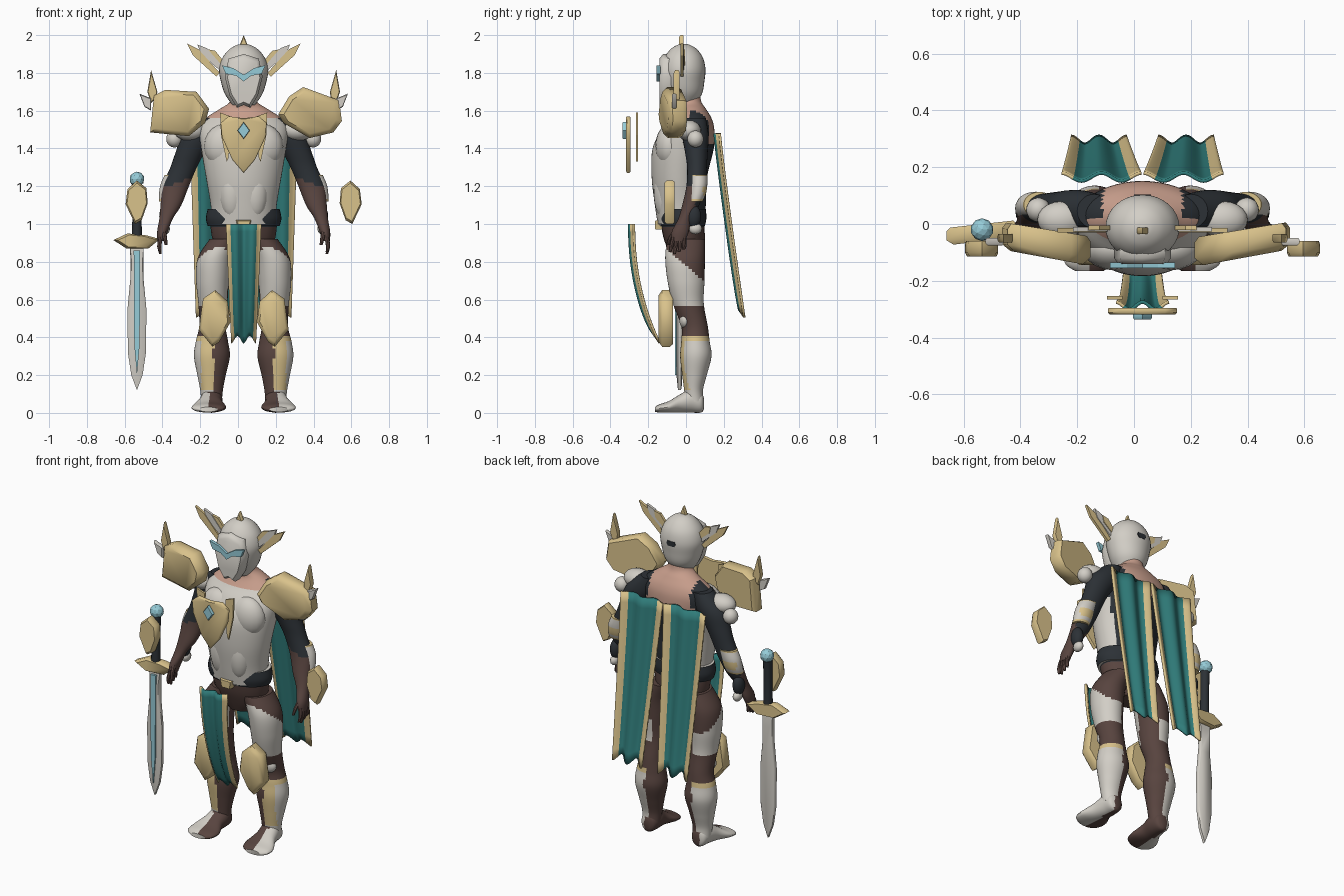
import bpy, bmesh, math
from mathutils import Vector

if "Cube" in bpy.data.objects:
    bpy.data.objects.remove(bpy.data.objects["Cube"])

CX = 0.03  # body mirror plane


def lin(c):
    c /= 255
    return c / 12.92 if c <= 0.04045 else ((c + 0.055) / 1.055) ** 2.4


MATS = []
for label, rgb in [("steel", (210, 206, 198)), ("gold", (217, 194, 139)), ("teal cloth", (48, 124, 122)),
                   ("brown suit", (88, 68, 63)), ("black leather", (44, 49, 54)),
                   ("pale blue", (150, 204, 216)), ("skin", (200, 158, 140))]:
    m = bpy.data.materials.new(label)
    m.diffuse_color = (*[lin(c) for c in rgb], 1)
    m.use_nodes = True
    m.node_tree.nodes["Principled BSDF"].inputs["Base Color"].default_value = m.diffuse_color
    MATS.append(m)
STEEL, GOLD, TEAL, BROWN, BLACK, BLUE, SKIN = range(7)


def finish(name, bm, mat, angle=40):
    """mat is an index, or a rule taking a face centre in body coordinates"""
    bmesh.ops.recalc_face_normals(bm, faces=bm.faces)
    for f in bm.faces:
        f.material_index = mat(f.calc_center_median()) if callable(mat) else mat
    me = bpy.data.meshes.new(name)
    bm.to_mesh(me)
    bm.free()
    for m in MATS:
        me.materials.append(m)
    ob = bpy.data.objects.new(name, me)
    ob.location.x = CX
    bpy.context.collection.objects.link(ob)
    if angle:
        for o in bpy.context.selected_objects:
            o.select_set(False)
        bpy.context.view_layer.objects.active = ob
        ob.select_set(True)
        bpy.ops.object.shade_smooth_by_angle(angle=math.radians(angle))
    return ob


def bridge(bm, rings):
    n = len(rings[0])
    for a, b in zip(rings, rings[1:]):
        for i in range(n):
            bm.faces.new((a[i], a[(i + 1) % n], b[(i + 1) % n], b[i]))
    bm.faces.new(rings[0])
    bm.faces.new(rings[-1])


def loft(name, keys, mat, axis="z", side=1, n=24, steps=5):
    """keys: (position on axis, centre a, centre b, radius a, radius b), smoothed between"""
    K = [Vector(k) for k in keys]
    rows = []
    for i in range(len(K) - 1):
        p0, p1, p2, p3 = K[max(i - 1, 0)], K[i], K[i + 1], K[min(i + 2, len(K) - 1)]
        for j in range(steps):
            t = j / steps
            rows.append(p1 + 0.5 * t * (p2 - p0 + t * (2 * p0 - 5 * p1 + 4 * p2 - p3 + t * (3 * (p1 - p2) + p3 - p0))))
    rows.append(K[-1])
    bm = bmesh.new()
    rings = []
    for t, a, b, ra, rb in rows:
        ring = []
        for k in range(n):
            w = 2 * math.pi * k / n
            u, v = side * (a + ra * math.cos(w)), b + rb * math.sin(w)
            ring.append(bm.verts.new((u, v, t) if axis == "z" else (u, t, v)))
        rings.append(ring)
    bridge(bm, rings)
    return finish(name, bm, mat)


def blob(name, c, r, mat, side=1, seg=20):
    bm = bmesh.new()
    bmesh.ops.create_uvsphere(bm, u_segments=seg, v_segments=seg // 2, radius=1)
    for v in bm.verts:
        v.co = Vector((side * (c[0] + v.co.x * r[0]), c[1] + v.co.y * r[1], c[2] + v.co.z * r[2]))
    return finish(name, bm, mat)


def plate(name, pts, front, back, mat, inset=0.85, side=1, lean=0.0):
    """Slab from an (x, z) outline, with chamfered front and back"""
    bm = bmesh.new()
    cx = sum(p[0] for p in pts) / len(pts)
    cz = sum(p[1] for p in pts) / len(pts)
    d = back - front
    layers = [(front, inset), (front + d * .25, 1), (front + d * .8, 1), (back, (1 + inset) / 2)]
    if inset == 1:
        layers = [(front, 1), (back, 1)]
    bridge(bm, [[bm.verts.new((side * (cx + (x - cx) * s), y + lean * (x - cx), cz + (z - cz) * s))
                 for x, z in pts] for y, s in layers])
    return finish(name, bm, mat, 0 if inset == 1 else 48)


def both(pts):
    """Complete a right-hand outline, listed top to bottom, with its mirror"""
    return pts + [(-x, z) for x, z in reversed(pts) if abs(x) > 1e-6]


def cloth(name, top, low, z0, z1, y_of, depth, side=1):
    """Pleated hanging panel with gold borders and a ragged hem"""
    bm = bmesh.new()
    nu, nv, rows = 28, 16, []
    for j in range(nv + 1):
        t = j / nv
        row = []
        for i in range(nu + 1):
            u = i / nu
            a = top[0] + (low[0] - top[0]) * t
            b = top[1] + (low[1] - top[1]) * t
            fold = math.cos(4 * math.pi * u)
            z = z0 + (z1 - z0) * t + 0.02 * t ** 8 * (1 - fold)
            row.append(bm.verts.new((side * (a + (b - a) * u), y_of(t) + depth * fold, z)))
        rows.append(row)
    edge = {}
    for a, b in zip(rows, rows[1:]):
        for i in range(nu):
            f = bm.faces.new((a[i], a[i + 1], b[i + 1], b[i]))
            edge[f] = GOLD if i < 4 or i >= nu - 4 else TEAL
    bm.faces.index_update()
    cols = [edge[f] for f in bm.faces]
    ob = finish(name, bm, TEAL)
    for p, c in zip(ob.data.polygons, cols):
        p.material_index = c
    mod = ob.modifiers.new("thickness", "SOLIDIFY")
    mod.thickness, mod.offset = 0.012, 0


# Torso: front cuirass, leather flanks, bare upper back and neck
def torso_rule(c):
    x = abs(c.x)
    if c.y > .02 and c.z > 1.42:
        return SKIN if x < .14 + max(0, 1.52 - c.z) * .3 else BLACK
    if c.z > 1.565:
        return SKIN
    return BLACK if c.y > .05 else STEEL


loft("torso", [(1.0, 0, -.03, .17, .12), (1.1, 0, -.03, .175, .135), (1.25, 0, -.035, .20, .147),
               (1.4, 0, -.015, .225, .162), (1.5, 0, .012, .235, .138), (1.56, 0, .03, .20, .105),
               (1.61, 0, .03, .125, .075), (1.65, 0, .015, .07, .065), (1.72, 0, .01, .06, .06)], torso_rule, n=48)
loft("belt", [(.99, 0, -.02, .19, .12), (1.03, 0, -.02, .20, .128), (1.08, 0, -.02, .19, .125)],
     lambda c: STEEL if c.y < 0 and abs(c.x) < .10 + (c.z - 1.03) * .8 else BLACK, n=36)
loft("pelvis", [(0.80, 0, .0, .08, .07), (0.86, 0, .0, .145, .095), (0.93, 0, -.01, .168, .11),
                (1.01, 0, -.02, .178, .115)], lambda c: BLACK if c.z > .985 else BROWN)
plate("belt_buckle", [(-.04, 1.02), (.04, 1.02), (.03, .97), (-.03, .97)], -.165, -.12, GOLD)

# Breastplate ornament floating before the chest
plate("chest_shield", both([(0, 1.56), (.08, 1.57), (.122, 1.535), (.115, 1.46), (.06, 1.34), (0, 1.27)]),
      -.318, -.295, GOLD, .95)
plate("chest_gem", both([(0, 1.54), (.033, 1.495), (0, 1.45)]), -.336, -.316, BLUE, .9)


# Cuisses and greaves follow the outside of each leg
def leg_rule(c):
    x = abs(c.x)
    if 0.57 < c.z < 0.78 - c.y * .9 and (x > .14 or c.y < -.02):
        return STEEL
    if x > .16 and c.z < .405:
        return GOLD if c.z > .38 or (c.y < .02 and .12 < c.z and x < .225) else STEEL
    return BROWN


PAULDRON = {1: [(.183, 1.58), (.24, 1.675), (.315, 1.725), (.505, 1.655), (.52, 1.545), (.475, 1.485),
                (.35, 1.455), (.21, 1.535)],
            -1: [(.183, 1.61), (.25, 1.70), (.416, 1.71), (.475, 1.68), (.495, 1.485), (.29, 1.465), (.204, 1.535)]}

for s, tag in ((1, "left"), (-1, "right")):
    # Chest relief
    blob(tag + "_chest_panel", (.10, -.085, 1.41), (.11, .078, .12), STEEL, s)
    blob(tag + "_belly_panel", (.06, -.11, 1.17), (.07, .062, .15), STEEL, s)
    plate(tag + "_collar_strip", [(.07, 1.57), (.125, 1.59), (.12, 1.47), (.09, 1.33), (.08, 1.35)],
          -.265, -.253, GOLD, 1, s)
    # Legs
    loft(tag + "_leg", [(.06, .17, .045, .055, .05), (.12, .17, .04, .06, .05), (.2, .17, .045, .075, .065),
                        (.3, .168, .052, .095, .083), (.38, .168, .05, .085, .075), (.46, .165, .045, .07, .07),
                        (.58, .163, .012, .077, .082), (.7, .165, .0, .087, .098), (.82, .153, -.005, .09, .105),
                        (.92, .10, 0, .08, .10)], leg_rule, side=s, steps=8, n=36)
    loft(tag + "_foot", [(.095, .17, .05, .02, .03), (.08, .17, .055, .045, .053), (.03, .17, .065, .058, .064),
                         (-.03, .178, .05, .065, .049), (-.09, .183, .032, .09, .031), (-.14, .187, .024, .085, .022),
                         (-.165, .187, .018, .05, .013)],
         lambda c: STEEL if abs(c.x) > .185 else BROWN, "y", s)
    blob(tag + "_knee_cap", (.175, -.005, .49), (.055, .03, .045), STEEL, s)
    plate(tag + "_knee_plate", [(.15, .65), (.215, .605), (.238, .44), (.165, .35), (.13, .375), (.07, .48),
                                (.085, .59)], -.145, -.07, GOLD, .82, s)
    # Arms and hands
    loft(tag + "_arm", [(.91, .437, -.04, .02, .035), (.96, .43, -.03, .028, .045), (1.03, .41, -.005, .036, .035),
                        (1.1, .385, .025, .055, .045), (1.2, .36, .052, .07, .05), (1.3, .318, .058, .07, .052),
                        (1.38, .282, .055, .078, .06), (1.47, .23, .05, .095, .07), (1.56, .17, .045, .06, .06)],
         lambda c: BLACK if c.z > 1.34 - abs(c.x) * .35 or (c.y > .05 and c.z > 1.06) else BROWN, side=s, n=28)
    for k in range(4):
        loft(tag + "_finger", [(.84 + .012 * abs(k - 1), .44, -.085 + k * .024, .006, .007),
                               (.88, .447, -.078 + k * .023, .011, .011),
                               (.93, .44, -.065 + k * .018, .012, .012)], BROWN, side=s, n=8, steps=2)
    loft(tag + "_thumb", [(.89, .41, -.095, .008, .008), (.93, .418, -.08, .012, .013),
                          (.97, .425, -.05, .014, .016)], BROWN, side=s, n=8, steps=2)
    # Bracer with gold rims, then the cuff
    loft(tag + "_bracer", [(1.12, .398, .05, .05, .038), (1.16, .392, .06, .056, .045), (1.21, .382, .067, .058, .046),
                           (1.26, .362, .068, .056, .045)],
         lambda c: GOLD if c.z > 1.25 or c.z < 1.13 or (c.y > .09 and 1.155 < c.z < 1.20) else STEEL, side=s)
    blob(tag + "_wrist_guard", (.415, .04, 1.04), (.032, .04, .06), BLACK, s)
    blob(tag + "_cuff", (.415, .05, .975), (.025, .035, .03), STEEL, s, 12)
    # Shoulder armour
    blob(tag + "_shoulder_cap", (.285, .015, 1.495), (.085, .065, .055), STEEL, s)
    blob(tag + "_shoulder_ball", (.367, .05, 1.45), (.043, .043, .045), STEEL, s)
    plate(tag + "_pauldron", PAULDRON[s], -.12, -.02, GOLD, .82, s, .15)
    plate(tag + "_gold_spike", [(.49, 1.815), (.51, 1.70), (.49, 1.64), (.46, 1.67), (.457, 1.70)],
          -.065, -.035, GOLD, .85, s)
    plate(tag + "_steel_spike", [(.552, 1.69), (.525, 1.62), (.49, 1.6), (.49, 1.665)], -.075, -.05, STEEL, .85, s)
    # Floating forearm plates
    plate(tag + "_arm_plate", [(.565, 1.23), (.615, 1.185), (.625, 1.105), (.575, 1.0), (.54, 1.02),
                               (.508, 1.11), (.515, 1.19)], -.115, -.06, GOLD, .88, s)
    # Helmet feathers
    for k, (tx, tz, bx, bz, m) in enumerate([(.30, 1.955, .135, 1.79, GOLD), (.245, 1.95, .12, 1.825, STEEL),
                                             (.19, 1.925, .105, 1.84, GOLD)]):
        dx, dz = tx - bx, tz - bz
        q = .022 / math.hypot(dx, dz)
        mx, mz = bx + dx * .72, bz + dz * .72
        plate(tag + "_helmet_feather", [(tx, tz), (mx - dz * q, mz + dx * q), (bx - dz * q * .6, bz + dx * q * .6),
                                        (bx + dz * q * .6, bz - dx * q * .6), (mx + dz * q, mz - dx * q)],
              -.03 + k * .004, -.014 + k * .004, m, 1, s)
    # Back cape panel
    cloth(tag + "_cape", (.004, .285), (.055, .252), 1.48, .505, lambda t: .165 + .13 * t ** 1.1, .014, s)

# Head
loft("helmet", [(1.63, 0, -.02, .06, .065), (1.69, 0, -.01, .10, .095), (1.76, 0, -.012, .122, .11),
                (1.82, 0, -.012, .13, .115), (1.88, 0, -.012, .112, .102), (1.925, 0, -.012, .075, .07),
                (1.948, 0, -.012, .035, .033), (1.953, 0, -.012, .004, .004)], STEEL, n=32)
plate("face_guard", both([(0, 1.90), (.08, 1.875), (.10, 1.78), (.075, 1.68), (.035, 1.615), (0, 1.63)]),
      -.14, -.06, STEEL, .86)
plate("visor", both([(0, 1.79), (.055, 1.825), (.115, 1.84), (.095, 1.795), (.04, 1.785), (0, 1.755)]),
      -.155, -.135, BLUE, 1)
plate("helmet_crest", both([(0, 2.0), (.014, 1.965), (.024, 1.94), (.018, 1.9)]), -.036, -.012, GOLD, .8)
plate("nape_clasp", both([(.024, 1.83), (.03, 1.815), (.02, 1.80)]), .09, .104, BLACK, 1)

# Front tabard
cloth("tabard", (-.093, .093), (-.065, .065), 1.0, .37, lambda t: -.288 + .135 * t ** 2.2, .013)

# Sword, hanging point down
SX = -.535 - CX


def sword(name, pts, front, back, mat, inset=.85, lean=0.0):
    plate(name, [(SX + x, z) for x, z in pts], front, back, mat, inset, 1, lean)


sword("blade", both([(.036, .88), (.034, .72), (.05, .55), (.048, .32), (.03, .2), (0, .12)]), -.05, -.02, STEEL, .8)
sword("blade_core", both([(.017, .86), (.016, .6), (.014, .36), (0, .2)]), -.058, -.045, BLUE, 1)
sword("sword_guard", [(-.125, .915), (-.05, .95), (.05, .94), (.122, .92), (.06, .87), (-.055, .87)],
      -.06, 0, GOLD, .8, .1)
loft("sword_grip", [(.93, SX, -.03, .027, .027), (1.07, SX, -.028, .024, .024), (1.22, SX, -.025, .027, .027)],
     BLACK, n=12)
bm = bmesh.new()
bmesh.ops.create_icosphere(bm, subdivisions=2, radius=.04)
bmesh.ops.translate(bm, verts=bm.verts, vec=(SX, -.02, 1.237))
finish("sword_pommel", bm, BLUE, 0)
